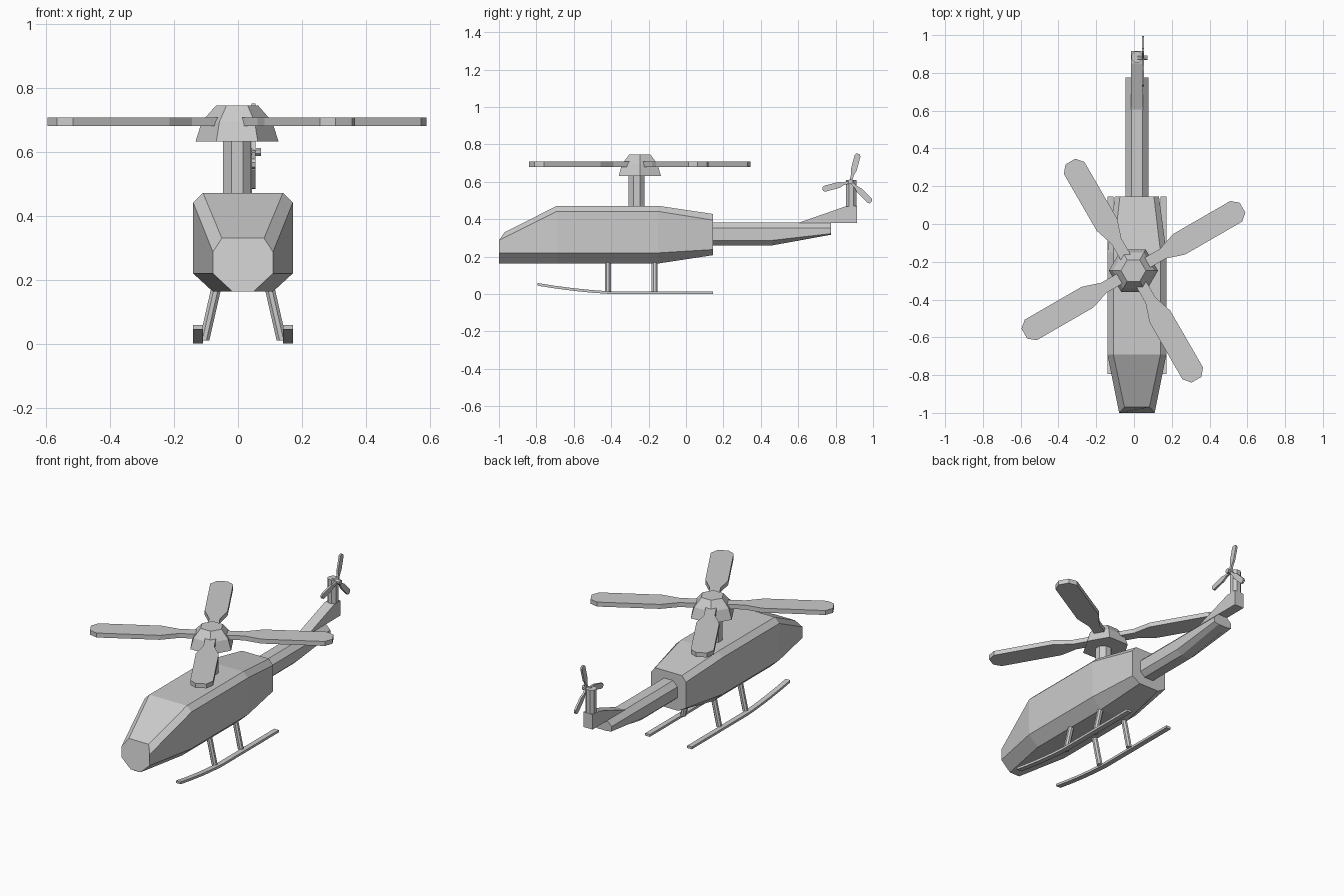
import bpy, bmesh, math
from mathutils import Vector, Matrix

if "Cube" in bpy.data.objects:
    bpy.data.objects.remove(bpy.data.objects["Cube"])

CX = 0.0155          # centre line of the body
HUB = Vector((-0.003, -0.247, 0))

grey = bpy.data.materials.new("plain_grey")
grey.use_nodes = True
grey.diffuse_color = (0.6, 0.6, 0.6, 1)
grey.node_tree.nodes["Principled BSDF"].inputs["Base Color"].default_value = (0.6, 0.6, 0.6, 1)


def loft(name, rings):
    """Skin a list of equal-length closed rings and cap both ends."""
    bm = bmesh.new()
    loops = [[bm.verts.new(p) for p in ring] for ring in rings]
    n = len(loops[0])
    for a, b in zip(loops, loops[1:]):
        for i in range(n):
            j = (i + 1) % n
            bm.faces.new((a[i], a[j], b[j], b[i]))
    bm.faces.new(loops[0])
    bm.faces.new(loops[-1])
    bmesh.ops.recalc_face_normals(bm, faces=bm.faces)
    mesh = bpy.data.meshes.new(name)
    bm.to_mesh(mesh)
    bm.free()
    mesh.materials.append(grey)
    ob = bpy.data.objects.new(name, mesh)
    bpy.context.collection.objects.link(ob)
    return ob


def chamfered(y, bottom, low, high, top, y_top=None):
    """Eight-sided section; each level is (half width, height)."""
    right = [(bottom, y), (low, y), (high, y), (top, y if y_top is None else y_top)]
    pts = [(w, yy, z) for (w, z), yy in right]
    ring = pts + [(-w, yy, z) for w, yy, z in reversed(pts)]
    return [(CX + x, yy, z) for x, yy, z in ring]


def polygon(centre, radius, sides, turn=0.0):
    c = Vector(centre)
    angles = [turn + math.tau * i / sides for i in range(sides)]
    return [c + Vector((radius * math.cos(a), radius * math.sin(a), 0)) for a in angles]


def blade(name, outline, thickness, matrix):
    """Symmetric paddle along +x, given as (distance, half width) pairs."""
    shape = outline + [(r, -w) for r, w in reversed(outline)]
    rings = [[matrix @ Vector((r, w, z)) for r, w in shape]
             for z in (-thickness / 2, thickness / 2)]
    return loft(name, rings)


# Fuselage and tail boom
loft("fuselage", [
    chamfered(-1.0, (0.033, 0.163), (0.094, 0.22), (0.094, 0.287), (0.066, 0.33), -0.97),
    chamfered(-0.69, (0.094, 0.163), (0.156, 0.22), (0.156, 0.442), (0.125, 0.472)),
    chamfered(-0.15, (0.094, 0.163), (0.156, 0.22), (0.156, 0.442), (0.125, 0.472)),
    chamfered(0.145, (0.065, 0.208), (0.117, 0.238), (0.117, 0.395), (0.09, 0.428)),
])
loft("tail_boom", [
    chamfered(0.12, (0.03, 0.26), (0.06, 0.287), (0.06, 0.352), (0.03, 0.382)),
    chamfered(0.46, (0.03, 0.26), (0.06, 0.287), (0.06, 0.352), (0.03, 0.382)),
    chamfered(0.775, (0.03, 0.317), (0.06, 0.323), (0.06, 0.352), (0.03, 0.382)),
])

# Tail fin: sloped base and upright post
fin = [(0.6, 0.38), (0.915, 0.38), (0.915, 0.47), (0.85, 0.468)]
loft("tail_fin", [[(CX + s * 0.031, y, z) for y, z in fin] for s in (-1, 1)])
eighth = math.pi / 8
loft("tail_post", [polygon((CX, 0.884, z), 0.031, 8, eighth) for z in (0.4, 0.61)])

# Tail rotor, spinning about the x axis
to_side = Matrix(((0, 0, 1, 0), (1, 0, 0, 0), (0, 1, 0, 0), (0, 0, 0, 1)))
tail_hub = Matrix.Translation((0.048, 0.88, 0.6)) @ to_side
loft("tail_rotor_hub", [[tail_hub @ p for p in polygon((0, 0, z), 0.014, 8, eighth)]
                        for z in (-0.03, 0.024)])
tail_outline = [(0, 0.007), (0.04, 0.008), (0.065, 0.016), (0.145, 0.016), (0.155, 0.008)]
for i in range(3):
    spin = Matrix.Rotation(math.radians(75 + 120 * i), 4, 'Z')
    blade(f"tail_rotor_blade_{i + 1}", tail_outline, 0.012, tail_hub @ spin)

# Main rotor: mast, stepped hub, four paddle blades
loft("mast", [polygon((-0.003, -0.264, z), 0.047, 8, eighth) for z in (0.45, 0.65)])
hub_profile = [(0.13, 0.632), (0.11, 0.695), (0.066, 0.745)]
loft("rotor_hub", [polygon((HUB.x, HUB.y, z), r, 6) for r, z in hub_profile])
outline = [(0.05, 0.03), (0.18, 0.03), (0.28, 0.063), (0.628, 0.063), (0.667, 0.03)]
for i in range(4):
    place = Matrix.Translation(HUB + Vector((0, 0, 0.694)))
    spin = Matrix.Rotation(math.radians(30 + 90 * i), 4, 'Z')
    blade(f"rotor_blade_{i + 1}", outline, 0.027, place @ spin)

# Landing skids with curved front ends, and their struts
path = [(0.145, 0), (-0.4, 0), (-0.5, 0.007), (-0.6, 0.017), (-0.7, 0.03), (-0.795, 0.045)]
for side, s in (("left", 1), ("right", -1)):
    loft(f"{side}_skid", [[(CX + s * x, y, z + h) for x, h in
                           ((0.125, 0), (0.156, 0), (0.156, 0.014), (0.125, 0.014))]
                          for y, z in path])
    for label, y in (("front", -0.418), ("rear", -0.168)):
        loft(f"{side}_{label}_strut", [
            polygon((CX + s * 0.121, y, 0.01), 0.017, 8, eighth),
            polygon((CX + s * 0.08, y, 0.19), 0.017, 8, eighth)])
